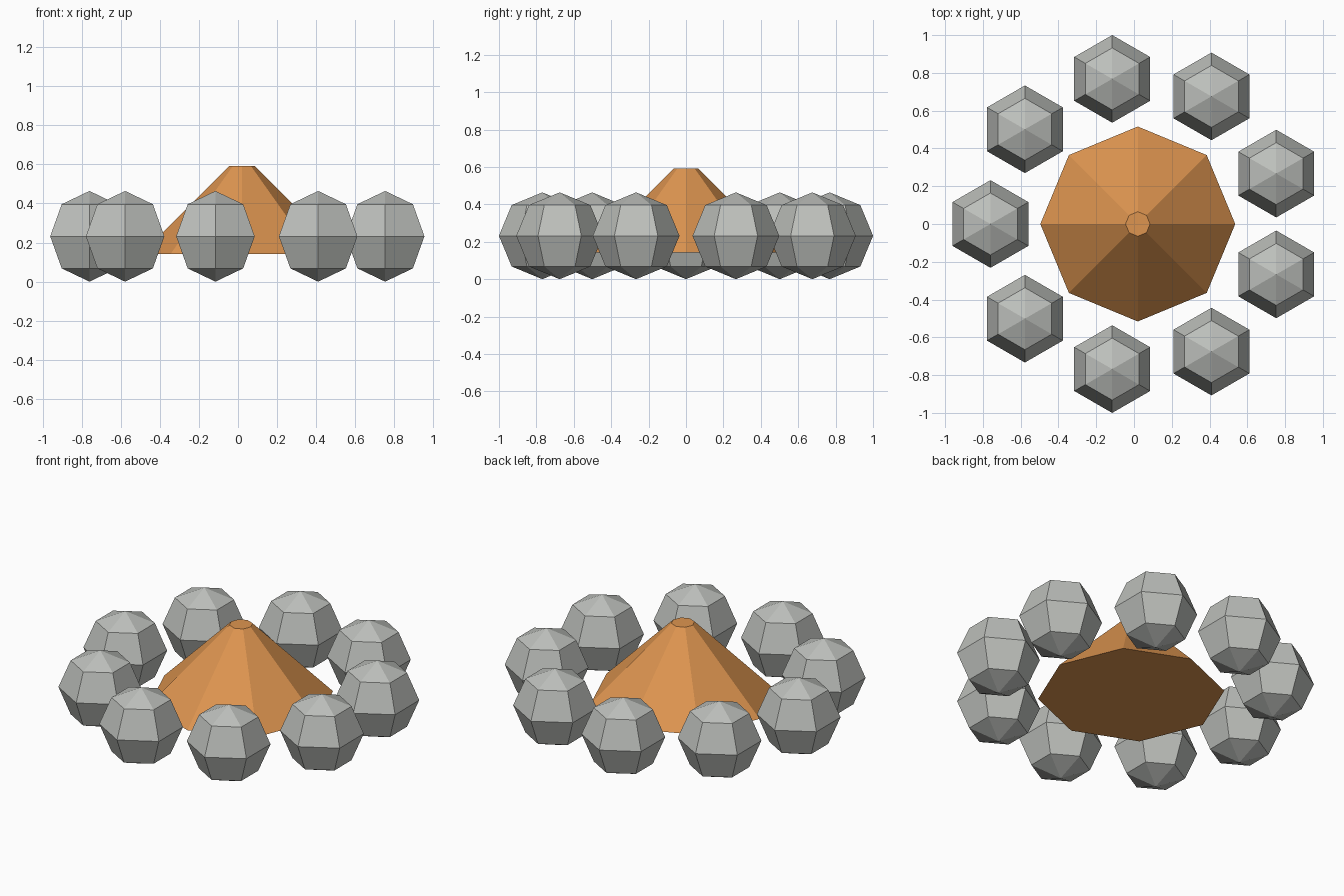
import bpy, bmesh, math
from mathutils import Matrix

cube = bpy.data.objects.get("Cube")
if cube:
    bpy.data.objects.remove(cube, do_unlink=True)

CENTRE_X = 0.02
STONES = 9
RING_RADIUS = 0.78
STONE_RADIUS = 0.232


def material(name, colour):
    mat = bpy.data.materials.new(name)
    mat.use_nodes = True
    mat.diffuse_color = colour
    mat.node_tree.nodes["Principled BSDF"].inputs["Base Color"].default_value = colour
    return mat


def mesh_from(bm, name, mat):
    mesh = bpy.data.meshes.new(name)
    bm.to_mesh(mesh)
    bm.free()
    mesh.materials.append(mat)
    return mesh


def place(name, mesh, location):
    obj = bpy.data.objects.new(name, mesh)
    obj.location = location
    bpy.context.collection.objects.link(obj)


stone_grey = material("stone grey", (0.51, 0.525, 0.50, 1))
ember_orange = material("ember orange", (0.73, 0.30, 0.08, 1))

# Central fire mound: a closed eight-sided truncated cone
bm = bmesh.new()
bmesh.ops.create_cone(bm, cap_ends=True, segments=8, radius1=0.516,
                      radius2=0.065, depth=0.45)
place("fire_mound", mesh_from(bm, "fire_mound", ember_orange), (CENTRE_X, 0, 0.367))

# Low-poly stone with corners towards the front and back
bm = bmesh.new()
bmesh.ops.create_uvsphere(bm, u_segments=6, v_segments=4, radius=STONE_RADIUS)
if max(v.co.y for v in bm.verts) < max(v.co.x for v in bm.verts):
    bmesh.ops.rotate(bm, verts=bm.verts, matrix=Matrix.Rotation(math.pi / 2, 3, "Z"))
stone = mesh_from(bm, "stone", stone_grey)

# Ring of equal stones, all facing the same way
for i in range(STONES):
    angle = math.pi + math.tau * i / STONES
    place(f"stone_{i + 1}", stone, (CENTRE_X + RING_RADIUS * math.cos(angle),
                                    RING_RADIUS * math.sin(angle), STONE_RADIUS))
